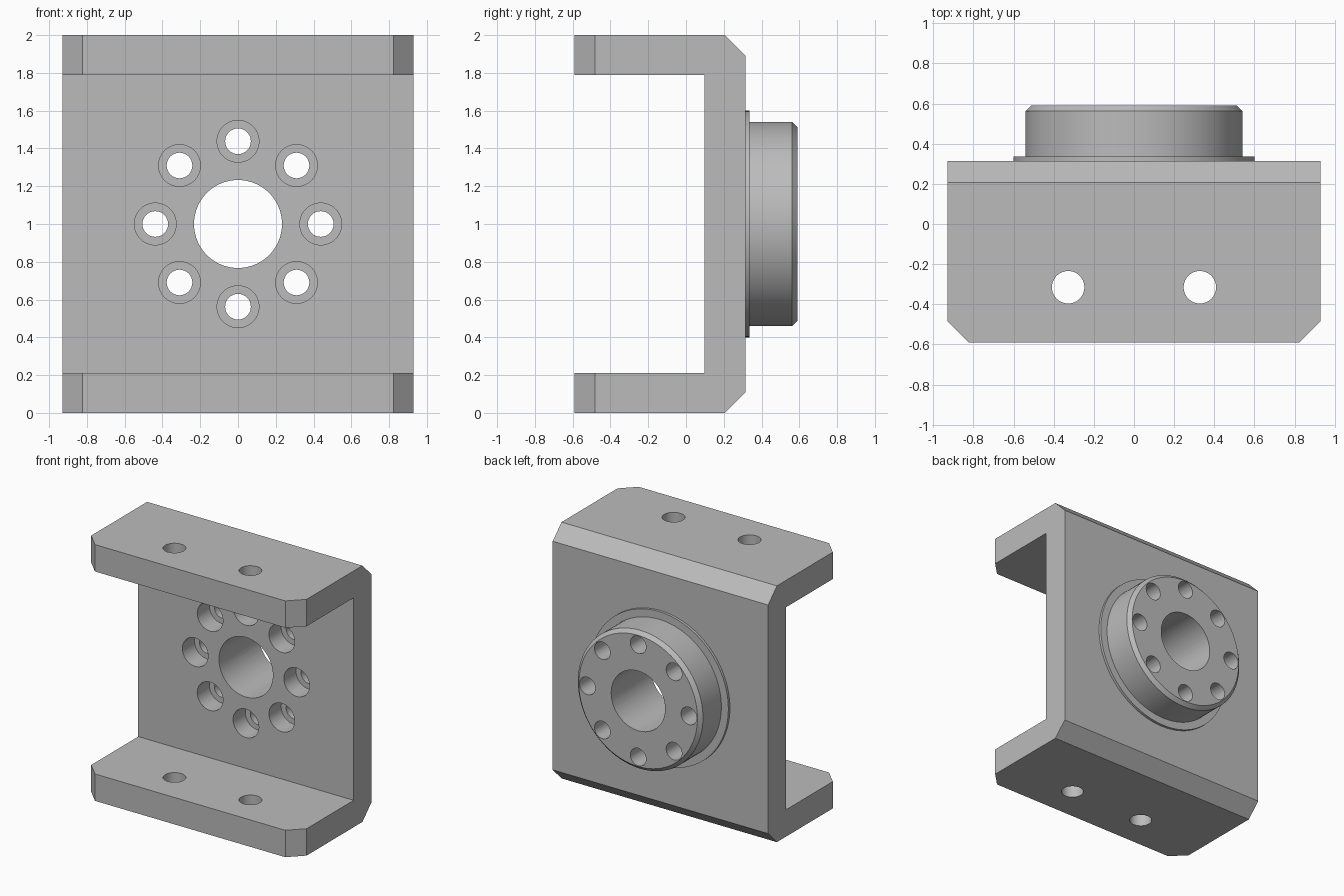
import bpy, bmesh, math
from mathutils import Matrix, Vector

cube = bpy.data.objects.get("Cube")
if cube:
    bpy.data.objects.remove(cube, do_unlink=True)

HALF_W, FRONT, BACK, HEIGHT = 0.93, -0.59, 0.315, 2.0
WALL, CHAMFER = 0.21, 0.108
INNER = BACK - 0.217
BOSS_END = 0.59
CENTER_Z = HEIGHT / 2

metal = bpy.data.materials.new("machined grey")
metal.use_nodes = True
grey = (0.5, 0.5, 0.5, 1)
metal.diffuse_color = grey
metal.node_tree.nodes["Principled BSDF"].inputs["Base Color"].default_value = grey


def make_object(name, bm):
    bmesh.ops.recalc_face_normals(bm, faces=bm.faces)
    mesh = bpy.data.meshes.new(name)
    bm.to_mesh(mesh)
    bm.free()
    mesh.materials.append(metal)
    obj = bpy.data.objects.new(name, mesh)
    bpy.context.collection.objects.link(obj)
    return obj


def cylinder(bm, start, end, radius, segments):
    start, end = Vector(start), Vector(end)
    axis = end - start
    turn = axis.to_track_quat("Z", "Y").to_matrix().to_4x4()
    place = Matrix.Translation((start + end) / 2) @ turn
    bmesh.ops.create_cone(bm, cap_ends=True, segments=segments, radius1=radius,
                          radius2=radius, depth=axis.length, matrix=place)


def activate(obj):
    bpy.ops.object.select_all(action="DESELECT")
    obj.select_set(True)
    bpy.context.view_layer.objects.active = obj


def cut(obj, cutter):
    activate(obj)
    mod = obj.modifiers.new("holes", "BOOLEAN")
    mod.operation, mod.solver, mod.object = "DIFFERENCE", "EXACT", cutter
    bpy.ops.object.modifier_apply(modifier=mod.name)


# Channel bracket: side profile extruded across the width
bm = bmesh.new()
lower = [(INNER, WALL), (FRONT, WALL), (FRONT, 0), (BACK - CHAMFER, 0), (BACK, CHAMFER)]
profile = lower + [(y, HEIGHT - z) for y, z in reversed(lower)]
face = bm.faces.new([bm.verts.new((-HALF_W, y, z)) for y, z in profile])
side = bmesh.ops.extrude_face_region(bm, geom=[face])["geom"]
bmesh.ops.translate(bm, vec=(2 * HALF_W, 0, 0),
                    verts=[v for v in side if isinstance(v, bmesh.types.BMVert)])
# Clipped front corners on both flanges
corners = [e for e in bm.edges
           if all(abs(v.co.y - FRONT) < 1e-4 for v in e.verts)
           and abs(e.verts[0].co.x - e.verts[1].co.x) < 1e-4]
bmesh.ops.bevel(bm, geom=corners, offset=CHAMFER, segments=1, affect="EDGES")
bracket = make_object("channel_bracket", bm)

# Round boss with a thin shoulder and chamfered rim, turned about y
bm = bmesh.new()
outline = [(0, BACK), (0.6, BACK), (0.6, 0.335), (0.54, 0.335),
           (0.54, BOSS_END - 0.028), (0.512, BOSS_END), (0, BOSS_END)]
points = [bm.verts.new((r, y, CENTER_Z)) for r, y in outline]
edges = [bm.edges.new(pair) for pair in zip(points, points[1:])]
bmesh.ops.spin(bm, geom=points + edges, cent=(0, 0, CENTER_Z), axis=(0, 1, 0),
               angle=math.tau, steps=96)
bmesh.ops.remove_doubles(bm, verts=bm.verts, dist=1e-4)
boss = make_object("round_boss", bm)

# Through holes: centre bore, bolt circle and flange holes
bm = bmesh.new()
cylinder(bm, (0, -0.2, CENTER_Z), (0, 0.8, CENTER_Z), 0.233, 64)
bolts = [(0.438 * math.cos(i * math.tau / 8), CENTER_Z + 0.438 * math.sin(i * math.tau / 8))
         for i in range(8)]
for x, z in bolts:
    cylinder(bm, (x, -0.2, z), (x, 0.8, z), 0.068, 32)
for x in (-0.328, 0.328):
    cylinder(bm, (x, -0.315, -0.2), (x, -0.315, 2.2), 0.081, 32)
through = make_object("through_hole_cutter", bm)

# Counterbores in the inner face of the web
bm = bmesh.new()
for x, z in bolts:
    cylinder(bm, (x, -0.2, z), (x, INNER + 0.15, z), 0.111, 40)
counterbores = make_object("counterbore_cutter", bm)

cut(bracket, counterbores)
cut(bracket, through)
cut(boss, through)
for cutter in (through, counterbores):
    bpy.data.objects.remove(cutter, do_unlink=True)

for part in (bracket, boss):
    activate(part)
    bpy.ops.object.shade_smooth_by_angle(angle=math.radians(30))
